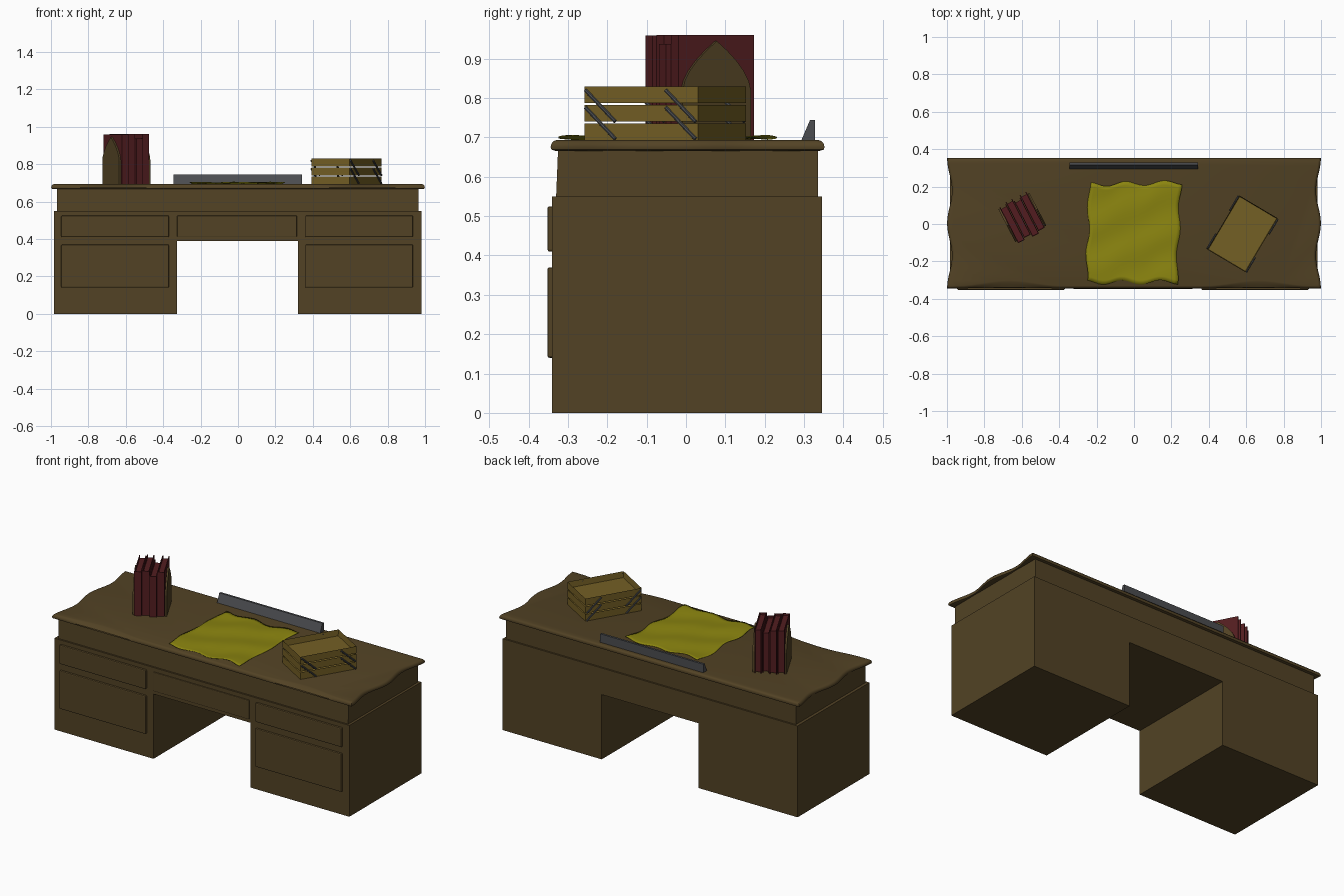
import bpy, bmesh, math
from mathutils import Matrix, Vector

if "Cube" in bpy.data.objects:
    bpy.data.objects.remove(bpy.data.objects["Cube"])


def material(name, rgb):
    m = bpy.data.materials.new(name)
    m.diffuse_color = (*rgb, 1)
    m.use_nodes = True
    m.node_tree.nodes["Principled BSDF"].inputs["Base Color"].default_value = m.diffuse_color
    return m


WOOD = material("dark wood", (0.085, 0.055, 0.018))
TRAY = material("tray wood", (0.175, 0.115, 0.018))
RED = material("book red", (0.085, 0.012, 0.014))
PAPER = material("old paper", (0.26, 0.235, 0.005))
METAL = material("grey metal", (0.07, 0.073, 0.08))


def make(name, bm, mat, matrix=None, smooth=False):
    bmesh.ops.recalc_face_normals(bm, faces=bm.faces)
    me = bpy.data.meshes.new(name)
    bm.to_mesh(me)
    bm.free()
    me.materials.append(mat)
    ob = bpy.data.objects.new(name, me)
    bpy.context.collection.objects.link(ob)
    if matrix:
        ob.matrix_world = matrix
    if smooth:
        bpy.ops.object.select_all(action='DESELECT')
        ob.select_set(True)
        bpy.context.view_layer.objects.active = ob
        bpy.ops.object.shade_smooth_by_angle(angle=math.radians(35))
    return ob


def add_box(bm, x0, x1, y0, y1, z0, z1):
    mat = Matrix.Translation(((x0 + x1) / 2, (y0 + y1) / 2, (z0 + z1) / 2))
    mat = mat @ Matrix.Diagonal((x1 - x0, y1 - y0, z1 - z0, 1))
    return bmesh.ops.create_cube(bm, size=1, matrix=mat)["verts"]


def box(name, mat, *dims, bevel=0, matrix=None):
    bm = bmesh.new()
    add_box(bm, *dims)
    ob = make(name, bm, mat, matrix)
    if bevel:
        mod = ob.modifiers.new("bevel", 'BEVEL')
        mod.width, mod.segments = bevel, 2
    return ob


def prism(name, mat, points, direction, matrix=None):
    """Extrude a flat outline of 3D points along a direction."""
    bm = bmesh.new()
    face = bm.faces.new([bm.verts.new(p) for p in points])
    ext = bmesh.ops.extrude_face_region(bm, geom=[face])["geom"]
    bmesh.ops.translate(bm, vec=direction, verts=[v for v in ext if isinstance(v, bmesh.types.BMVert)])
    return make(name, bm, mat, matrix)


def spin(x, y, z, degrees):
    return Matrix.Translation((x, y, z)) @ Matrix.Rotation(math.radians(degrees), 4, 'Z')


# Desk base: two pedestals and the bridge over the knee hole
profile = [(-0.985, 0), (-0.325, 0), (-0.325, 0.39), (0.32, 0.39),
           (0.32, 0), (0.98, 0), (0.98, 0.55), (-0.985, 0.55)]
prism("desk_base", WOOD, [(x, -0.34, z) for x, z in profile], (0, 0.685, 0))

# Set-back frieze under the top, leaning in slightly
bm = bmesh.new()
for v in add_box(bm, -0.967, 0.965, -0.33, 0.335, 0.55, 0.672):
    if v.co.z > 0.6 and v.co.y < 0:
        v.co.y += 0.005
make("desk_frieze", bm, WOOD)

# Drawer fronts
for side, x0 in (("left", -0.945), ("right", 0.36)):
    box(side + "_upper_drawer", WOOD, x0, x0 + 0.575, -0.352, -0.335, 0.41, 0.525, bevel=0.005)
    box(side + "_lower_drawer", WOOD, x0, x0 + 0.575, -0.352, -0.335, 0.14, 0.37, bevel=0.005)
box("centre_drawer", WOOD, -0.325, 0.315, -0.347, -0.335, 0.41, 0.525, bevel=0.004)


# Desk top with wavy sides and scooped front edge
def outline(inset, scoop):
    y0, y1, n = -0.344 + inset, 0.352 - inset, 48

    def half(y):
        return 0.986 + 0.013 * math.cos(4 * math.pi * (y - 0.004) / 0.696) - inset

    def front(x):
        t = (abs(x) - 0.38) / 0.57
        return y0 + (scoop * math.sin(math.pi * t) ** 2 if 0 < t < 1 else 0)

    pts = []
    for i in range(n):
        x = half(y0) * (2 * i / n - 1)
        pts.append((x, front(x)))
    for i in range(n):
        y = y0 + (y1 - y0) * i / n
        pts.append((half(y), y))
    pts.append((half(y1), y1))
    pts.append((-half(y1), y1))
    for i in range(1, n):
        y = y1 + (y0 - y1) * i / n
        pts.append((-half(y), y))
    return pts


bm = bmesh.new()
rings = []
for inset, z, scoop in ((0.012, 0.666, 0), (0.002, 0.669, 0), (0, 0.676, 0.004),
                        (0.002, 0.684, 0.016), (0.008, 0.691, 0.026), (0.014, 0.693, 0.028)):
    rings.append([bm.verts.new((x, y, z)) for x, y in outline(inset, scoop)])
for a, b in zip(rings, rings[1:]):
    for i in range(len(a)):
        j = (i + 1) % len(a)
        bm.faces.new((a[i], a[j], b[j], b[i]))
bm.faces.new(rings[0])
bm.faces.new(rings[-1])
make("desk_top", bm, WOOD, smooth=True)

# Crumpled paper sheet with uneven edges
bm = bmesh.new()
N = 24
corners = [Vector(c) for c in ((-0.255, -0.312), (0.228, -0.312), (-0.238, 0.212), (0.25, 0.222))]
grid = []
for j in range(N + 1):
    for i in range(N + 1):
        u, v = i / N, j / N
        p = corners[0].lerp(corners[1], u).lerp(corners[2].lerp(corners[3], u), v)
        p.x += 0.008 * math.sin(13 * v + 1) * abs(2 * u - 1)
        p.y += 0.012 * math.sin(15 * u + 2) * abs(2 * v - 1)
        z = 0.7 + 0.003 * math.sin(9 * u + 5 * v) + 0.003 * math.sin(14 * v - 6 * u)
        grid.append(bm.verts.new((p.x, p.y, z)))
for j in range(N):
    for i in range(N):
        k = j * (N + 1) + i
        bm.faces.new((grid[k], grid[k + 1], grid[k + N + 2], grid[k + N + 1]))
sheet = make("paper_sheet", bm, PAPER, smooth=True)
sheet.modifiers.new("thickness", 'SOLIDIFY').thickness = 0.001

# Metal rest along the back
prism("pen_rest", METAL, [(-0.345, y, z) for y, z in
      ((0.292, 0.69), (0.328, 0.69), (0.328, 0.744), (0.315, 0.744))], (0.687, 0, 0))

# Stack of three open letter trays
stack = spin(0.58, -0.053, 0, 59.3)
for k, z in enumerate((0.693, 0.74, 0.787)):
    bm = bmesh.new()
    add_box(bm, -0.168, 0.168, -0.119, 0.119, z, z + 0.042)
    bm.faces.ensure_lookup_table()
    top = max(bm.faces, key=lambda f: f.calc_center_median().z)
    bmesh.ops.inset_region(bm, faces=[top], thickness=0.006)
    bmesh.ops.translate(bm, vec=(0, 0, -0.036), verts=top.verts)
    make(f"letter_tray_{k + 1}", bm, TRAY, stack)

# Slanted rods joining the trays on both long sides
for side in (-1, 1):
    for x in (-0.163, 0.074):
        for z in (0.82, 0.776):
            a, b = Vector((x, side * 0.122, z)), Vector((x + 0.088, side * 0.122, z - 0.08))
            bm = bmesh.new()
            rot = (b - a).to_track_quat('Z', 'Y').to_matrix().to_4x4()
            bmesh.ops.create_cone(bm, cap_ends=True, segments=8, radius1=0.005, radius2=0.005,
                                  depth=(b - a).length, matrix=Matrix.Translation((a + b) / 2) @ rot)
            make("tray_rod", bm, METAL, stack)

# Row of books: covers, spine and a recessed page block
row = spin(-0.597, 0.035, 0.693, 27.5)
for k, (shift, height) in enumerate(((-0.004, 0.266), (0.006, 0.267), (-0.009, 0.245), (0.004, 0.267))):
    x0, x1 = -0.084 + 0.042 * k, -0.044 + 0.042 * k
    y0, y1 = -0.108 + shift, 0.108 + shift
    bm = bmesh.new()
    add_box(bm, x0, x0 + 0.005, y0, y1, 0, height)
    add_box(bm, x1 - 0.005, x1, y0, y1, 0, height)
    add_box(bm, x0 + 0.005, x1 - 0.005, y0, y0 + 0.005, 0, height)
    add_box(bm, x0 + 0.005, x1 - 0.005, y0 + 0.005, y1 - 0.012, 0.004, height - 0.012)
    make(f"book_{k + 1}", bm, RED, row)

# Pointed-arch bookends
arch = [(-0.098, 0), (0.098, 0)]
half = [(0.098 * (1 - t ** 1.7), 0.125 + 0.127 * t) for t in (0, 0.2, 0.4, 0.6, 0.8)]
arch += half + [(0, 0.252)] + [(-y, z) for y, z in reversed(half)]
for name, x in (("left_bookend", -0.094), ("right_bookend", 0.084)):
    prism(name, WOOD, [(x, y, z) for y, z in arch], (0.01, 0, 0), row)
